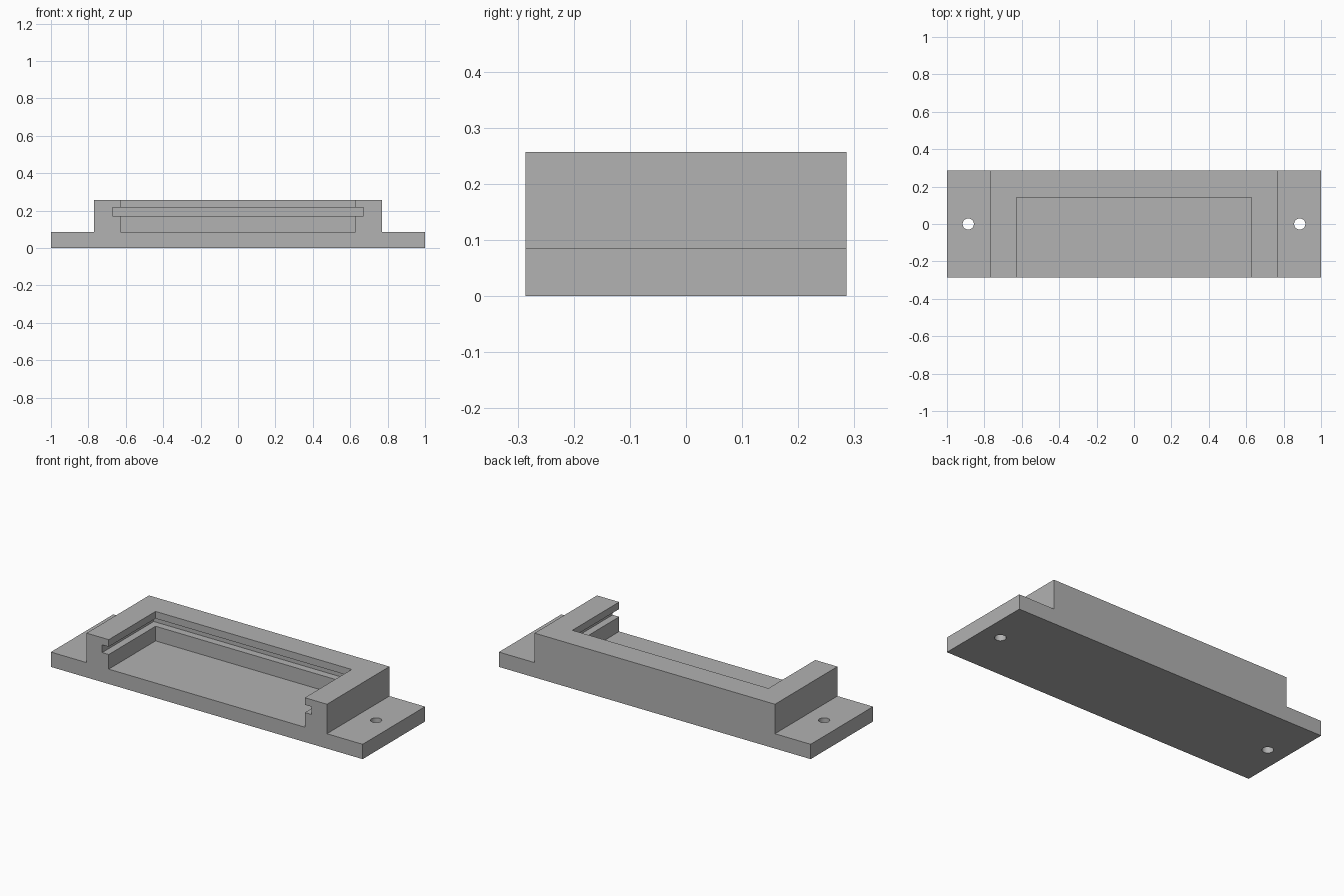
import bpy
import bmesh
from math import radians

cube = bpy.data.objects.get("Cube")
if cube:
    bpy.data.objects.remove(cube, do_unlink=True)

HALF_DEPTH = 0.286
BASE_TOP = 0.086
TOP = 0.257
BLOCK_X = 0.771
FRONT = -0.5  # cutters reach past the front face

grey = bpy.data.materials.new("plain grey")
grey.use_nodes = True
colour = (0.445, 0.445, 0.445, 1)
grey.diffuse_color = colour
grey.node_tree.nodes["Principled BSDF"].inputs["Base Color"].default_value = colour


def add_object(name, bm):
    bmesh.ops.recalc_face_normals(bm, faces=bm.faces)
    mesh = bpy.data.meshes.new(name)
    bm.to_mesh(mesh)
    bm.free()
    mesh.materials.append(grey)
    obj = bpy.data.objects.new(name, mesh)
    bpy.context.collection.objects.link(obj)
    return obj


def extrude_profile(name, profile, y0, y1):
    """Extrude an x-z outline along y."""
    bm = bmesh.new()
    face = bm.faces.new([bm.verts.new((x, y0, z)) for x, z in profile])
    result = bmesh.ops.extrude_face_region(bm, geom=[face])
    verts = [v for v in result["geom"] if isinstance(v, bmesh.types.BMVert)]
    bmesh.ops.translate(bm, verts=verts, vec=(0, y1 - y0, 0))
    return add_object(name, bm)


def box_cutter(name, half_x, back, z0, z1):
    outline = [(-half_x, z0), (half_x, z0), (half_x, z1), (-half_x, z1)]
    return extrude_profile(name, outline, FRONT, back)


def cut(target, cutter):
    cutter.hide_render = True
    mod = target.modifiers.new(cutter.name, "BOOLEAN")
    mod.operation = "DIFFERENCE"
    mod.solver = "EXACT"
    mod.object = cutter
    bpy.context.view_layer.objects.active = target
    bpy.ops.object.modifier_apply(modifier=mod.name)
    bpy.data.objects.remove(cutter, do_unlink=True)


# Stepped body with a mounting flange at each end
right_half = [(1, 0), (1, BASE_TOP), (BLOCK_X, BASE_TOP), (BLOCK_X, TOP)]
outline = right_half + [(-x, z) for x, z in reversed(right_half)]
body = extrude_profile("mounting_tray", outline, -HALF_DEPTH, HALF_DEPTH)

# Open-fronted pocket, and the groove around its three walls
cut(body, box_cutter("pocket_cutter", 0.629, 0.143, BASE_TOP, 0.4))
cut(body, box_cutter("groove_cutter", 0.671, 0.186, 0.171, 0.216))

# Screw hole through each flange
for side in (-1, 1):
    bm = bmesh.new()
    bmesh.ops.create_cone(bm, cap_ends=True, segments=32,
                          radius1=0.03, radius2=0.03, depth=0.4)
    hole = add_object("screw_hole_cutter", bm)
    hole.location.x = side * 0.886
    bpy.context.view_layer.update()
    cut(body, hole)

# Smooth hole walls, crisp edges elsewhere
bpy.ops.object.select_all(action="DESELECT")
body.select_set(True)
bpy.context.view_layer.objects.active = body
bpy.ops.object.shade_smooth_by_angle(angle=radians(30))
